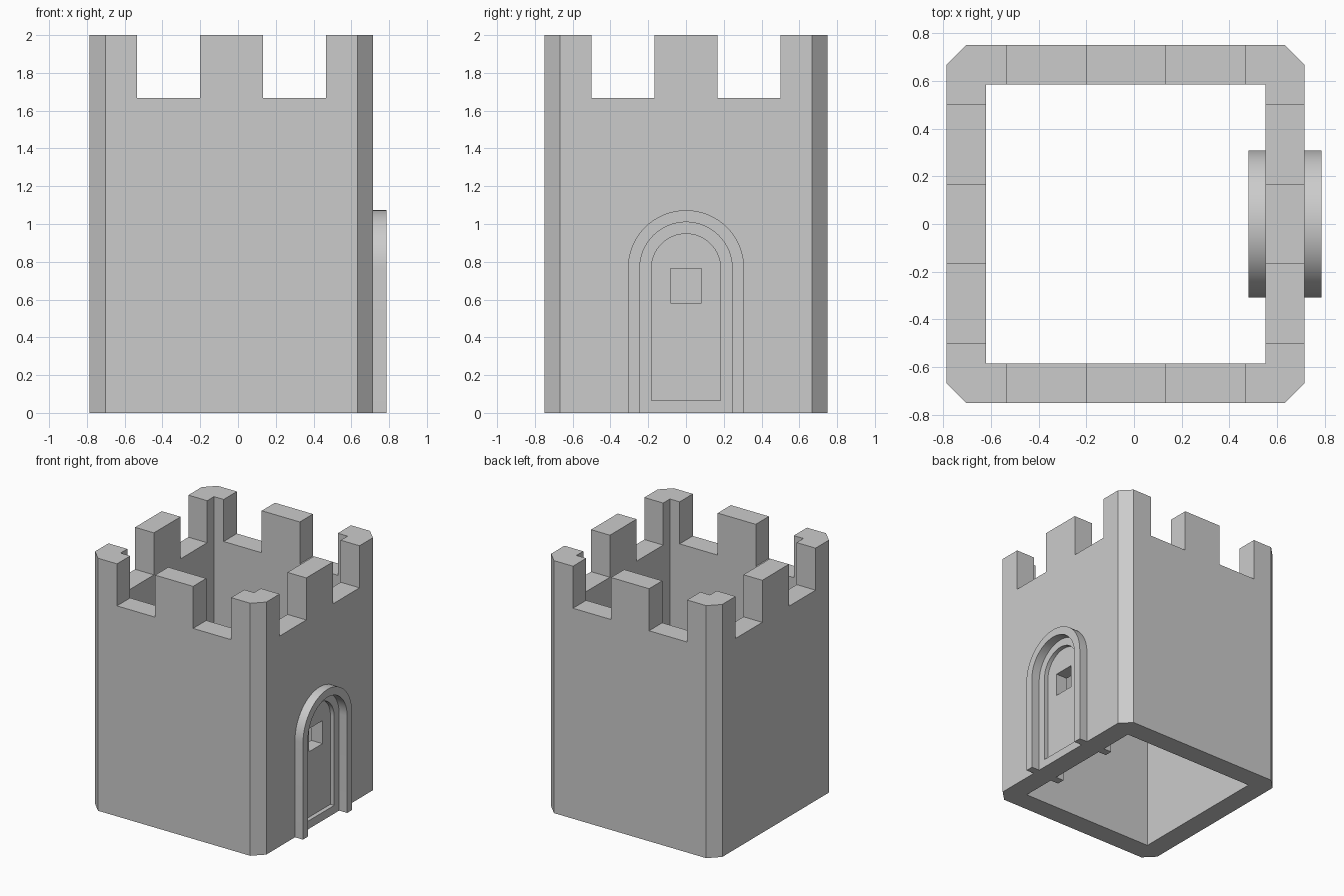
import bpy, bmesh
from math import sin, cos, pi, radians
from mathutils import Vector

if "Cube" in bpy.data.objects:
    bpy.data.objects.remove(bpy.data.objects["Cube"], do_unlink=True)

stone = bpy.data.materials.new("grey_stone")
stone.use_nodes = True
grey = (0.6, 0.6, 0.6, 1)
stone.diffuse_color = grey
stone.node_tree.nodes["Principled BSDF"].inputs["Base Color"].default_value = grey

CX = -0.035            # tower centre
HALF, INNER = 0.75, 0.585
CHAMFER = 0.083
FACE, BACK = CX + HALF, CX + INNER   # outer and inner face of the door wall
ARCH_Z = 0.765


def prism(name, points, direction):
    """Extrude a closed outline into a solid."""
    bm = bmesh.new()
    face = bm.faces.new([bm.verts.new(p) for p in points])
    out = bmesh.ops.extrude_face_region(bm, geom=[face], use_keep_orig=True)
    moved = [v for v in out["geom"] if isinstance(v, bmesh.types.BMVert)]
    bmesh.ops.translate(bm, verts=moved, vec=Vector(direction))
    bmesh.ops.recalc_face_normals(bm, faces=bm.faces)
    mesh = bpy.data.meshes.new(name)
    bm.to_mesh(mesh)
    bm.free()
    mesh.materials.append(stone)
    obj = bpy.data.objects.new(name, mesh)
    bpy.context.collection.objects.link(obj)
    return obj


def box(name, x0, x1, y0, y1, z0, z1):
    base = [(x0, y0, z0), (x1, y0, z0), (x1, y1, z0), (x0, y1, z0)]
    return prism(name, base, (0, 0, z1 - z0))


def arch(x, radius, bottom, segments=32):
    """Round-headed doorway outline in the plane of the door wall."""
    curve = [(x, radius * cos(pi * i / segments), ARCH_Z + radius * sin(pi * i / segments))
             for i in range(segments + 1)]
    return [(x, radius, bottom)] + curve + [(x, -radius, bottom)]


def cut(target, cutter):
    """Subtract the cutter from the target and discard the cutter."""
    mod = target.modifiers.new("cut", "BOOLEAN")
    mod.operation, mod.solver, mod.object = "DIFFERENCE", "EXACT", cutter
    graph = bpy.context.evaluated_depsgraph_get()
    mesh = bpy.data.meshes.new_from_object(target.evaluated_get(graph))
    target.modifiers.clear()
    target.data = mesh
    bpy.data.objects.remove(cutter, do_unlink=True)


# Hollow tower with chamfered corners
c = HALF - CHAMFER
plan = [(c, -HALF), (HALF, -c), (HALF, c), (c, HALF),
        (-c, HALF), (-HALF, c), (-HALF, -c), (-c, -HALF)]
tower = prism("tower_walls", [(CX + x, y, 0) for x, y in plan], (0, 0, 2))
cut(tower, box("hollow", CX - INNER, CX + INNER, -INNER, INNER, -0.1, 2.1))

# Gaps between the battlements, two through each pair of walls
for side in (-1, 1):
    lo, hi = sorted((side / 6, side / 2))
    cut(tower, box("gap", CX + lo, CX + hi, -1, 1, 1.667, 2.2))
    cut(tower, box("gap", CX - 1, CX + 1, lo, hi, 1.667, 2.2))

# Recessed door panel on both wall faces, with an open window
RECESS = 0.033
cut(tower, prism("outer_recess", arch(FACE - RECESS, 0.183, 0.065), (0.1, 0, 0)))
cut(tower, prism("inner_recess", arch(BACK + RECESS, 0.183, 0.065), (-0.1, 0, 0)))
cut(tower, box("window", BACK - 0.1, FACE + 0.1, -0.083, 0.083, 0.583, ARCH_Z))

# Raised arched surrounds outside and inside
parts = [tower]
for name, x, depth in (("outer_door_surround", FACE, 0.07), ("inner_door_surround", BACK, -0.07)):
    outline = arch(x, 0.308, 0) + arch(x, 0.245, 0)[::-1]
    parts.append(prism(name, outline, (depth, 0, 0)))

# Smooth the arches and keep the masonry edges crisp
bpy.ops.object.select_all(action="DESELECT")
for obj in parts:
    obj.select_set(True)
bpy.context.view_layer.objects.active = tower
bpy.ops.object.shade_smooth_by_angle(angle=radians(30))
